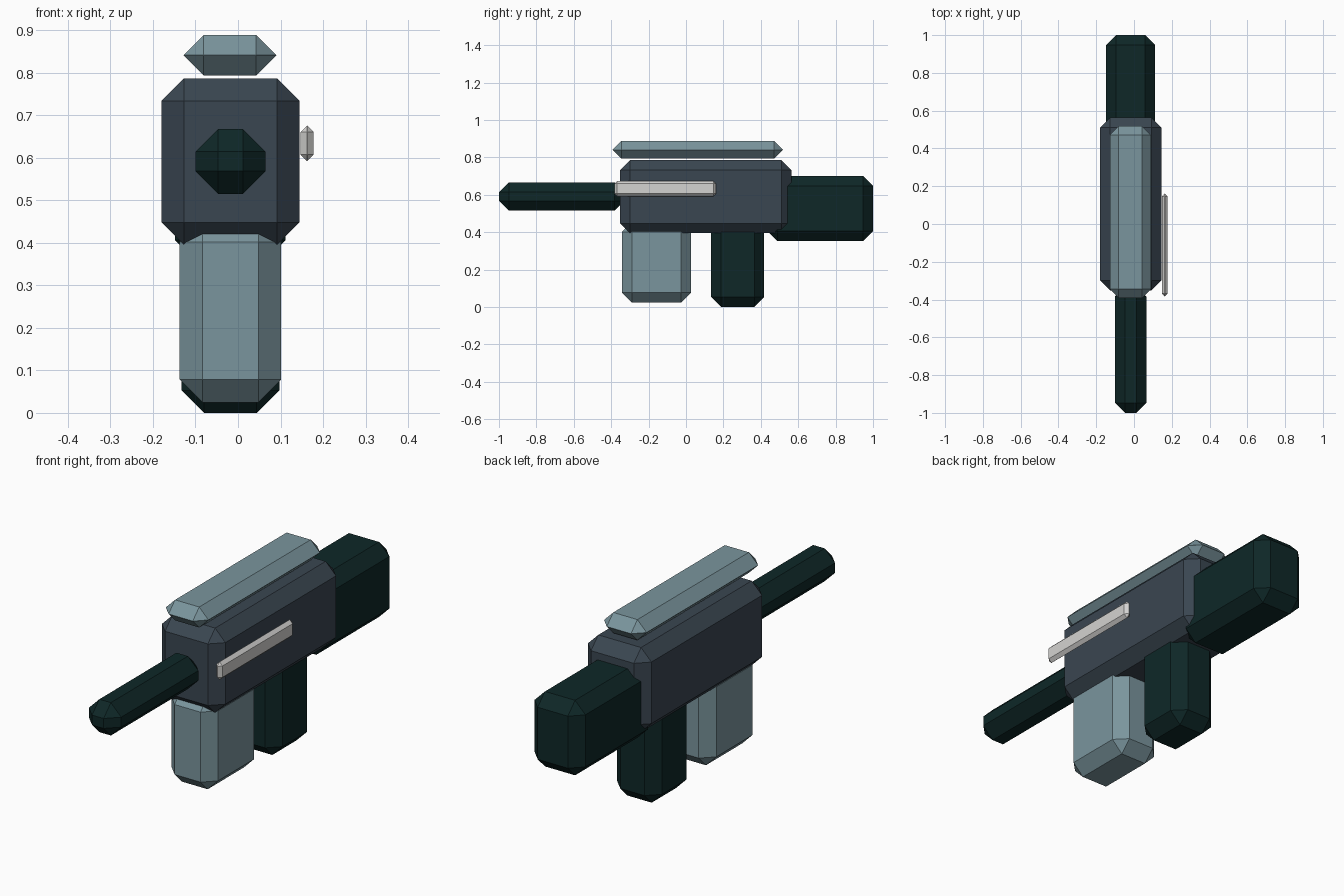
import bpy
import bmesh

if "Cube" in bpy.data.objects:
    bpy.data.objects.remove(bpy.data.objects["Cube"])


def material(name, r, g, b):
    """Flat material from 0-255 display values, stored as linear."""
    def lin(c):
        c /= 255
        return c / 12.92 if c <= 0.04045 else ((c + 0.055) / 1.055) ** 2.4
    m = bpy.data.materials.new(name)
    m.diffuse_color = (lin(r), lin(g), lin(b), 1)
    m.use_nodes = True
    m.node_tree.nodes["Principled BSDF"].inputs["Base Color"].default_value = m.diffuse_color
    return m


slate = material("slate", 58, 70, 81)
blue_grey = material("blue grey", 122, 149, 157)
dark_green = material("dark green", 14, 39, 39)
light_grey = material("light grey", 212, 211, 209)


def block(name, x, y, z, bevel, mat):
    """Chamfered box spanning the given x, y and z ranges."""
    bm = bmesh.new()
    bmesh.ops.create_cube(bm, size=1)
    for v in bm.verts:
        v.co = [(lo + hi) / 2 + c * (hi - lo) for c, (lo, hi) in zip(v.co, (x, y, z))]
    bmesh.ops.bevel(bm, geom=bm.edges[:], offset=bevel, segments=1,
                    affect='EDGES', clamp_overlap=True)
    mesh = bpy.data.meshes.new(name)
    bm.to_mesh(mesh)
    bm.free()
    mesh.materials.append(mat)
    obj = bpy.data.objects.new(name, mesh)
    bpy.context.collection.objects.link(obj)


# Main housing
block("body", (-0.18, 0.145), (-0.352, 0.563), (0.395, 0.786), 0.053, slate)
# Dark parts
block("barrel", (-0.10, 0.065), (-1.0, -0.33), (0.515, 0.667), 0.053, dark_green)
block("stock", (-0.148, 0.112), (0.435, 1.0), (0.353, 0.70), 0.053, dark_green)
block("grip", (-0.133, 0.097), (0.135, 0.418), (0.0, 0.46), 0.053, dark_green)
# Blue grey parts
block("magazine", (-0.137, 0.101), (-0.343, 0.027), (0.025, 0.455), 0.053, blue_grey)
block("top_rail", (-0.128, 0.09), (-0.392, 0.518), (0.793, 0.888), 0.0472, blue_grey)
# Side strip on the right
block("side_strip", (0.147, 0.178), (-0.383, 0.161), (0.592, 0.675), 0.0152, light_grey)
